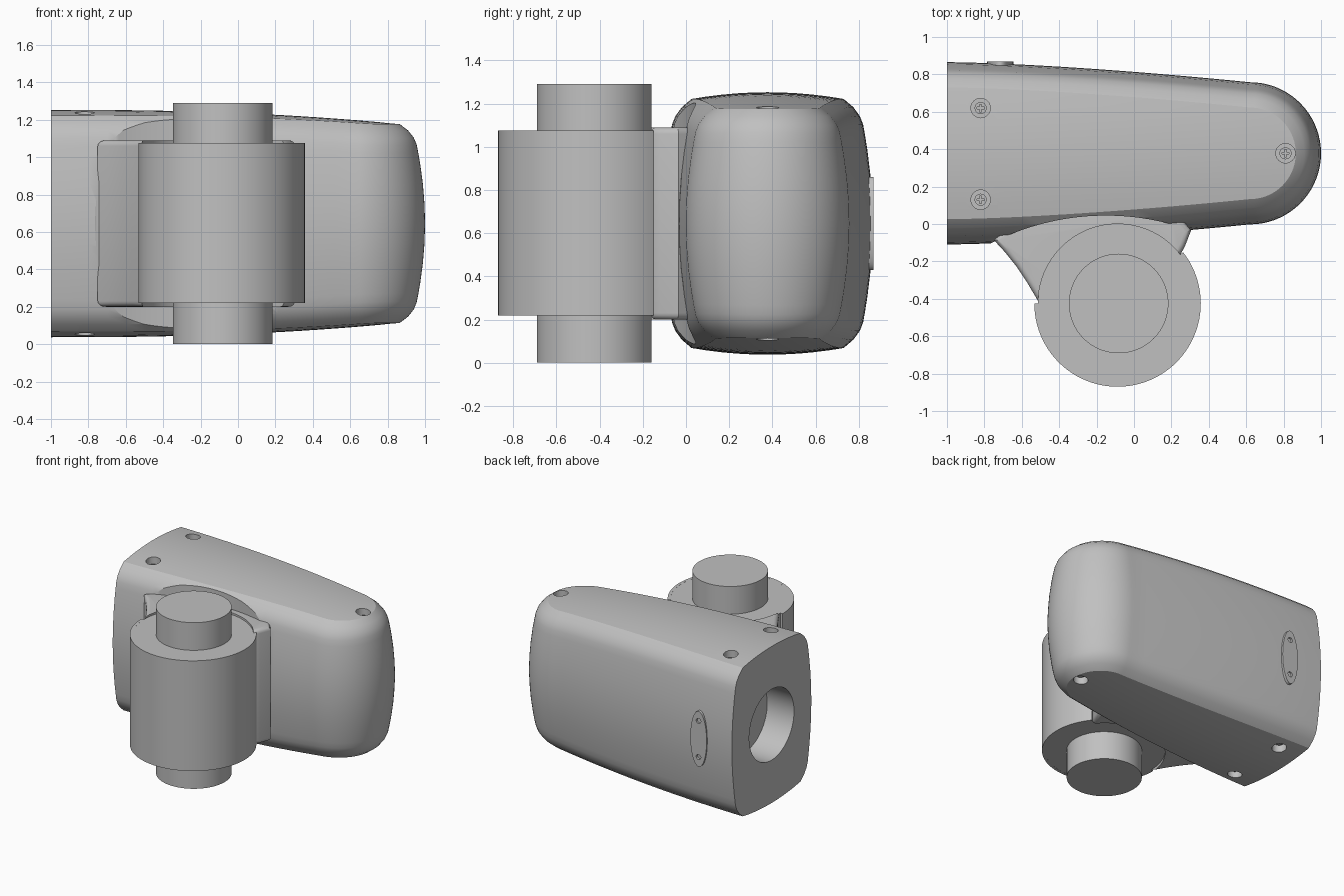
import bpy, bmesh, math
from mathutils import Matrix, Vector

if "Cube" in bpy.data.objects:
    bpy.data.objects.remove(bpy.data.objects["Cube"])

grey = bpy.data.materials.new("light_grey")
grey.use_nodes = True
grey.diffuse_color = (0.53, 0.53, 0.53, 1)
grey.node_tree.nodes["Principled BSDF"].inputs["Base Color"].default_value = (0.53, 0.53, 0.53, 1)

MID_Y, MID_Z = 0.378, 0.645      # long axis of the housing
PIVOT = (-0.088, -0.425)         # vertical axis of the hinge barrel


def add_object(name, bm):
    bmesh.ops.recalc_face_normals(bm, faces=bm.faces)
    mesh = bpy.data.meshes.new(name)
    bm.to_mesh(mesh)
    bm.free()
    mesh.materials.append(grey)
    obj = bpy.data.objects.new(name, mesh)
    bpy.context.collection.objects.link(obj)
    return obj


def select(obj):
    bpy.ops.object.select_all(action='DESELECT')
    obj.select_set(True)
    bpy.context.view_layer.objects.active = obj


def smooth(obj, angle=25):
    select(obj)
    bpy.ops.object.shade_smooth_by_angle(angle=math.radians(angle))


def cut(obj, cutter):
    mod = obj.modifiers.new("cut", 'BOOLEAN')
    mod.operation = 'DIFFERENCE'
    mod.solver = 'EXACT'
    mod.object = cutter
    select(obj)
    bpy.ops.object.modifier_apply(modifier=mod.name)
    bpy.data.objects.remove(cutter)


def cylinder(name, center, radius, depth, axis='Z', sides=96, stretch=1.0):
    # stretch widens the disc along the vertical when it lies on its side
    turn = {'Z': Matrix.Identity(4),
            'X': Matrix.Rotation(math.pi / 2, 4, 'Y'),
            'Y': Matrix.Rotation(math.pi / 2, 4, 'X')}[axis]
    bm = bmesh.new()
    bmesh.ops.create_cone(bm, cap_ends=True, segments=sides, radius1=radius, radius2=radius,
                          depth=depth, matrix=turn @ Matrix.Diagonal((1, stretch, 1, 1)))
    bmesh.ops.translate(bm, verts=bm.verts, vec=Vector(center))
    return add_object(name, bm)


def box(name, center, size):
    bm = bmesh.new()
    bmesh.ops.create_cube(bm, size=1, matrix=Matrix.Translation(center) @ Matrix.Diagonal((*size, 1)))
    return add_object(name, bm)


def prism(name, outline, low, high, bevel=0):
    bm = bmesh.new()
    base = bm.faces.new([bm.verts.new((x, y, low)) for x, y in outline])
    up = bmesh.ops.extrude_face_region(bm, geom=[base])["geom"]
    bmesh.ops.translate(bm, verts=[v for v in up if isinstance(v, bmesh.types.BMVert)],
                        vec=(0, 0, high - low))
    if bevel:
        rims = [e for e in bm.edges if abs(e.verts[0].co.z - e.verts[1].co.z) < 0.001]
        bmesh.ops.bevel(bm, geom=rims, offset=bevel, segments=4, profile=0.5, affect='EDGES')
    return add_object(name, bm)


def arc(radius, start, end, steps):
    angles = [math.radians(start + (end - start) * i / steps) for i in range(steps + 1)]
    return [(PIVOT[0] + radius * math.cos(a), PIVOT[1] + radius * math.sin(a)) for a in angles]


# Housing: tapering crowned sections lofted to a round nose
def crown(x, v):
    return 0.608 - 0.08 * ((x + 1) / 1.9) ** 2.4 - 0.25 * v * v


def plan(s, inset):
    if s <= 1:
        return -1 + 1.62 * s, 0.4875 - 0.1075 * s ** 1.5 - inset
    a = (2 - s) * math.pi / 2
    r = 0.38 - inset
    return 0.62 + r * math.cos(a), r * math.sin(a)


def section(s):
    quarter = []
    for f in (0, 0.25, 0.5, 0.75, 0.9, 1):
        x, v = plan(s, 0.045 * f * f)
        quarter.append((x, v, f * (crown(x, v) - 0.1)))
    for inset, drop in ((0.06, 0.065), (0.09, 0.03), (0.135, 0)):
        x, v = plan(s, inset)
        quarter.append((x, v, crown(x, v) - drop))
    for f in (0.8, 0.6, 0.4, 0.2, 0):
        quarter.append((x, v * f, crown(x, v * f)))
    half = quarter + [(x, -v, z) for x, v, z in quarter[-2::-1]]
    loop = half + [(x, v, -z) for x, v, z in half[-2:0:-1]]
    return [(x, MID_Y + v, MID_Z + z) for x, v, z in loop]


bm = bmesh.new()
stations = [i / 16 for i in range(16)] + [1 + i / 18 for i in range(18)] + [2]
loops = [[bm.verts.new(p) for p in section(s)] for s in stations]
for a, b in zip(loops, loops[1:]):
    for i in range(len(a)):
        bm.faces.new((a[i - 1], a[i], b[i], b[i - 1]))
bm.faces.new(loops[0])
bmesh.ops.remove_doubles(bm, verts=bm.verts, dist=0.0005)
housing = add_object("housing", bm)

# Scoop for the hinge and round socket in the flat end
cut(housing, cylinder("scoop_cutter", (-0.15, -1.305, MID_Z), 1.35, 2, sides=256))
cut(housing, cylinder("socket_cutter", (-1, MID_Y, MID_Z), 0.275, 0.46, 'X'))

# Screws in round recesses, above and below
for x, y in ((-0.82, 0.62), (-0.82, 0.13), (0.81, MID_Y)):
    for side in (1, -1):
        top = MID_Z + side * crown(x, y - MID_Y)
        cut(housing, cylinder("recess_cutter", (x, y, top), 0.052, 0.12, sides=32))
        screw = cylinder("screw", (x, y, top - side * 0.055), 0.032, 0.03, sides=32)
        face = top - side * 0.04
        cut(screw, box("slot_cutter", (x, y, face), (0.04, 0.01, 0.02)))
        cut(screw, box("slot_cutter", (x, y, face), (0.01, 0.04, 0.02)))
        smooth(screw)
smooth(housing)

# Oval cover with two small holes on the back
cover = cylinder("oval_cover", (-0.715, 0.847, MID_Z), 0.07, 0.042, 'Y', 64, 3.07)
for dz in (-0.14, 0.14):
    cut(cover, cylinder("pin_hole_cutter", (-0.715, 0.868, MID_Z + dz), 0.02, 0.04, 'Y', 24))
smooth(cover)

# Flared bracket joining the barrel to the housing
outline = [(-0.75, -0.085), (-0.69, -0.15), (-0.63, -0.225), (-0.57, -0.315), (-0.508, -0.42),
           (-0.3, -0.42), (0.1, -0.3), (0.25, -0.16), (0.272, -0.12), (0.305, -0.035),
           (0.2, 0.1), (-0.5, 0.1)]
bracket = prism("bracket", outline, 0.2, 1.09, 0.03)
cut(bracket, cylinder("barrel_cutter", (*PIVOT, MID_Z), 0.425, 2))
smooth(bracket)

# Hinge barrel, its partial sleeve and the through pin
smooth(cylinder("barrel", (*PIVOT, 0.6475), 0.425, 0.855))
smooth(prism("sleeve", arc(0.445, 180, 398, 58) + arc(0.424, 398, 180, 58), 0.2195, 1.0755))
smooth(cylinder("hinge_pin", (PIVOT[0] + 0.006, PIVOT[1], MID_Z), 0.266, 1.29))
